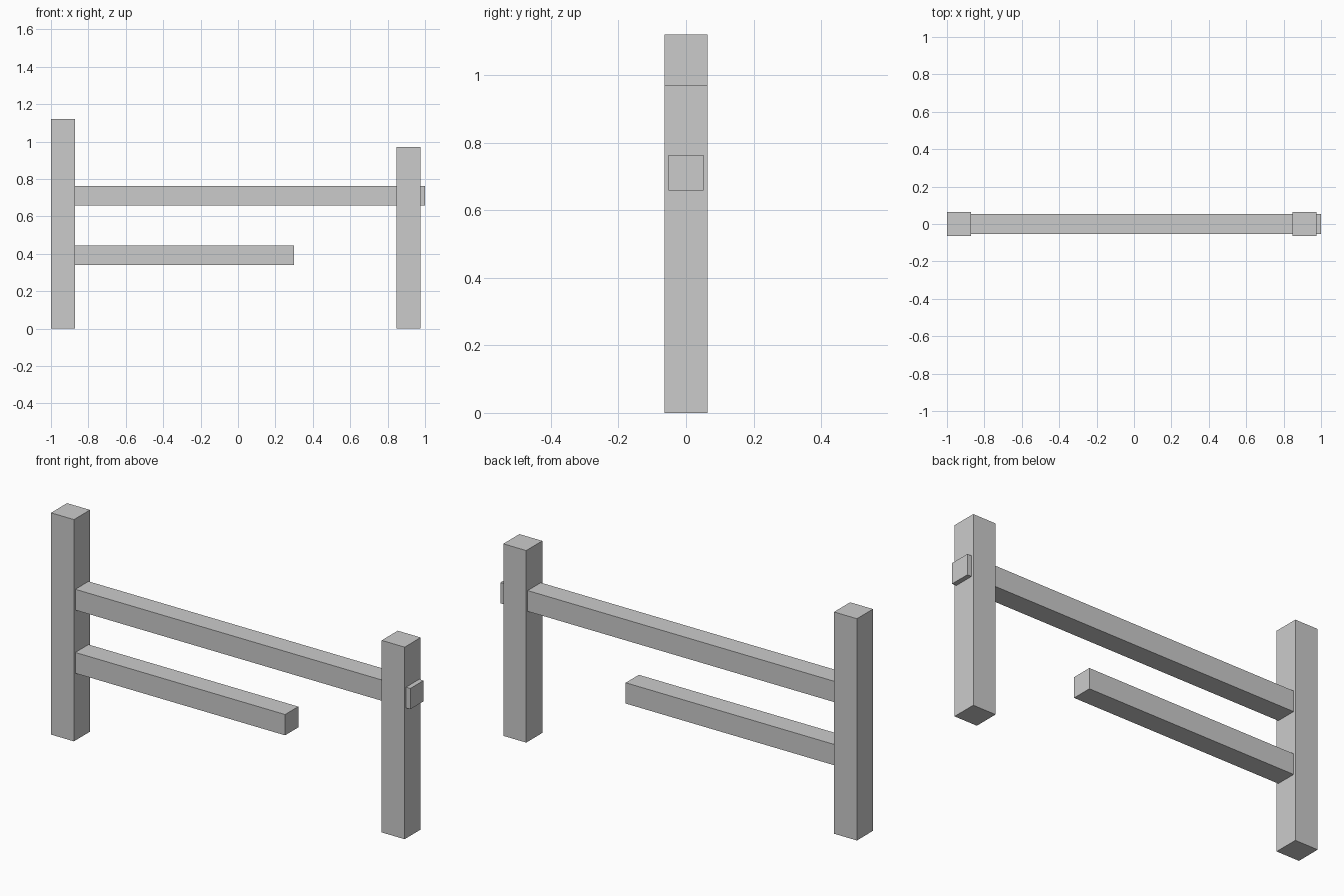
import bpy
import bmesh
from mathutils import Vector

if "Cube" in bpy.data.objects:
    bpy.data.objects.remove(bpy.data.objects["Cube"])


def beam(name, lo, hi):
    """Box-shaped timber between two opposite corners."""
    lo, hi = Vector(lo), Vector(hi)
    bm = bmesh.new()
    bmesh.ops.create_cube(bm, size=1)
    bmesh.ops.scale(bm, vec=hi - lo, verts=bm.verts)
    mesh = bpy.data.meshes.new(name)
    bm.to_mesh(mesh)
    bm.free()
    obj = bpy.data.objects.new(name, mesh)
    obj.location = (lo + hi) / 2
    bpy.context.collection.objects.link(obj)
    return obj


POST = 0.064   # half thickness of posts
RAIL = 0.0525  # half thickness of rails

# Upright posts: tall on the left, shorter on the right
for name, x, height in (("left_post", -0.936, 1.12), ("right_post", 0.912, 0.97)):
    beam(name, (x - POST, -POST, 0), (x + POST, POST, height))

# Rails: the upper passes through the right post, the lower is broken short
for name, end, z in (("upper_rail", 1.0, 0.711), ("broken_lower_rail", 0.30, 0.392)):
    beam(name, (-0.875, -RAIL, z - RAIL), (end, RAIL, z + RAIL))
